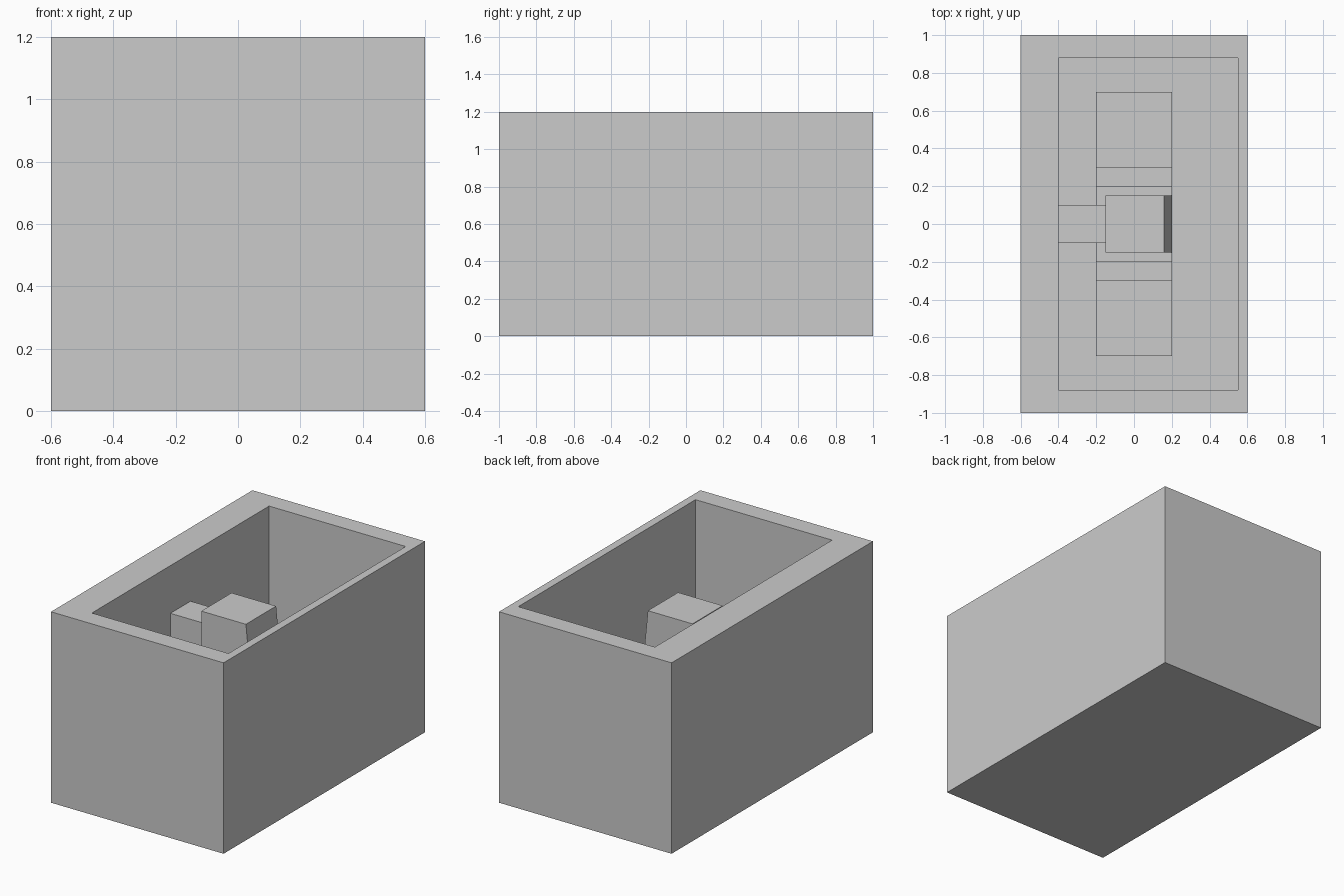
import bpy, bmesh

if "Cube" in bpy.data.objects:
    bpy.data.objects.remove(bpy.data.objects["Cube"])


def extrude_profile(name, profile, axis, lo, hi):
    """Prism from a 2D profile: (x, z) swept along y, or (y, z) swept along x."""
    bm = bmesh.new()
    place = (lambda a, b, d: (a, d, b)) if axis == 'Y' else (lambda a, b, d: (d, a, b))
    face = bm.faces.new([bm.verts.new(place(a, b, lo)) for a, b in profile])
    new = bmesh.ops.extrude_face_region(bm, geom=[face])['geom']
    shift = (0, hi - lo, 0) if axis == 'Y' else (hi - lo, 0, 0)
    bmesh.ops.translate(bm, vec=shift, verts=[v for v in new if isinstance(v, bmesh.types.BMVert)])
    bmesh.ops.recalc_face_normals(bm, faces=bm.faces)
    mesh = bpy.data.meshes.new(name)
    bm.to_mesh(mesh)
    bm.free()
    obj = bpy.data.objects.new(name, mesh)
    bpy.context.collection.objects.link(obj)
    return obj


def box(name, x0, x1, y0, y1, z0, z1):
    return extrude_profile(name, [(x0, z0), (x1, z0), (x1, z1), (x0, z1)], 'Y', y0, y1)


FLOOR = 0.15

# Open-topped housing: solid block with the cavity cut out
housing = box("housing", -0.6, 0.6, -1, 1, 0, 1.2)
cavity = box("cavity_cutter", -0.4, 0.55, -0.88, 0.88, FLOOR, 1.4)
cavity.hide_render = True
cavity.hide_set(True)
cut = housing.modifiers.new("cavity", 'BOOLEAN')
cut.operation = 'DIFFERENCE'
cut.solver = 'EXACT'
cut.object = cavity

# Stepped pedestal, mirrored about the middle
half = [(0.2, 0.6), (0.2, 0.5), (0.3, 0.5), (0.3, 0.35), (0.7, 0.35), (0.7, FLOOR)]
profile = half + [(-y, z) for y, z in reversed(half)]
extrude_profile("stepped_pedestal", profile, 'X', -0.2, 0.2)

# Head block with a sloping front
extrude_profile("head_block", [(-0.15, 0.6), (0.2, 0.6), (0.16, 1.0), (-0.15, 1.0)],
                'Y', -0.15, 0.15)

# Arm joining the head to the thick wall
box("wall_arm", -0.4, -0.15, -0.1, 0.1, 0.7, 0.9)
